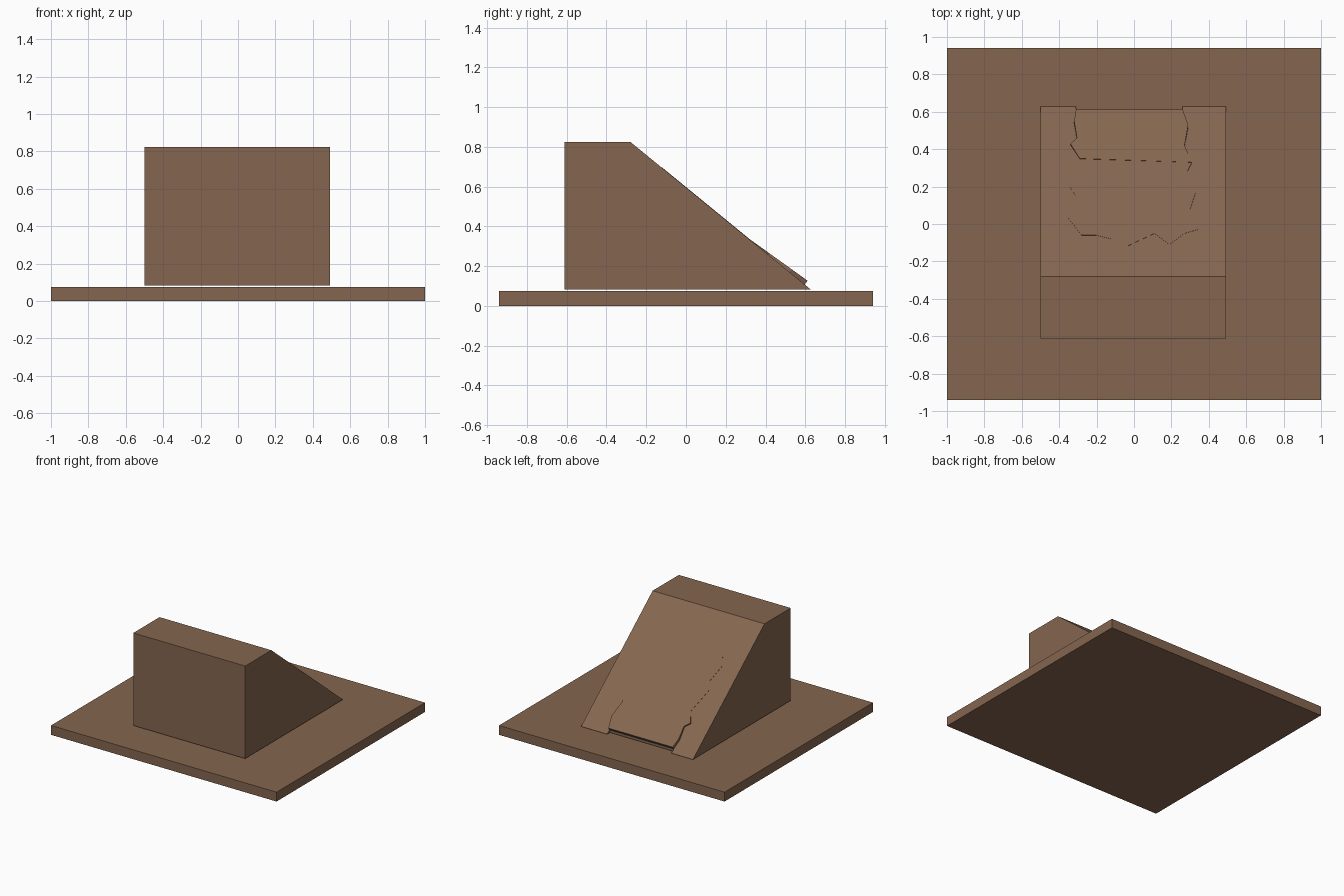
import bpy, bmesh
from mathutils import Vector

if "Cube" in bpy.data.objects:
    bpy.data.objects.remove(bpy.data.objects["Cube"])


def material(name, rgb):
    m = bpy.data.materials.new(name)
    m.diffuse_color = (*rgb, 1)
    m.use_nodes = True
    m.node_tree.nodes["Principled BSDF"].inputs["Base Color"].default_value = m.diffuse_color
    return m


BROWN = material("earth brown", (0.235, 0.133, 0.08))


def solid(name, outline, offset):
    """Closed prism: a flat outline of 3D points pushed along an offset."""
    bm = bmesh.new()
    face = bm.faces.new([bm.verts.new(p) for p in outline])
    new = bmesh.ops.extrude_face_region(bm, geom=[face], use_keep_orig=True)["geom"]
    for v in new:
        if isinstance(v, bmesh.types.BMVert):
            v.co += Vector(offset)
    bmesh.ops.recalc_face_normals(bm, faces=bm.faces)
    mesh = bpy.data.meshes.new(name)
    bm.to_mesh(mesh)
    bm.free()
    mesh.materials.append(BROWN)
    ob = bpy.data.objects.new(name, mesh)
    bpy.context.collection.objects.link(ob)
    return ob


def rect(x0, x1, y0, y1, z):
    return [(x0, y0, z), (x1, y0, z), (x1, y1, z), (x0, y1, z)]


# Base plate
solid("base_plate", rect(-1, 1, -0.94, 0.94, 0), (0, 0, 0.075))

# Ramp block, hovering just above the plate
TOP_Y, TOP_Z, TOE_Y, TOE_Z = -0.28, 0.825, 0.627, 0.083
SLOPE = (TOE_Z - TOP_Z) / (TOE_Y - TOP_Y)
profile = [(-0.612, TOE_Z), (TOE_Y, TOE_Z), (TOP_Y, TOP_Z), (-0.612, TOP_Z)]
ramp = solid("ramp_block", [(-0.5, y, z) for y, z in profile], (0.992, 0, 0))

# Notch broken out of the ramp toe
cutter = solid("toe_notch_cutter", rect(-0.31, 0.26, 0.592, 0.7, 0.0), (0, 0, 0.3))
cutter.hide_render = True
cutter.hide_viewport = True
cut = ramp.modifiers.new("notch", 'BOOLEAN')
cut.operation = 'DIFFERENCE'
cut.solver = 'EXACT'
cut.object = cutter


def on_slope(x, y, lift):
    return (x, y, TOP_Z + SLOPE * (y - TOP_Y) + lift)


# Thin ragged slabs lying on the slope: a flush upper one and a lifting lower one
upper = [(-0.29, 0.35), (-0.345, 0.2), (-0.31, 0.15), (-0.35, 0.03), (-0.28, -0.06),
         (-0.2, -0.06), (-0.12, -0.08), (-0.04, -0.12), (0.11, -0.05), (0.19, -0.11),
         (0.27, -0.05), (0.34, -0.03), (0.3, 0.08), (0.33, 0.17), (0.285, 0.28), (0.31, 0.33)]
lower = [(-0.31, 0.612), (-0.32, 0.55), (-0.305, 0.46), (-0.34, 0.43), (-0.29, 0.35),
         (0.31, 0.33), (0.27, 0.42), (0.29, 0.53), (0.26, 0.612)]
solid("upper_slope_slab", [on_slope(x, y, 0.002) for x, y in upper], (0, -0.002, -0.004))
solid("lower_slope_slab", [on_slope(x, y, 0.003 + 0.1 * (y - 0.33)) for x, y in lower],
      (0, -0.018, -0.022))
